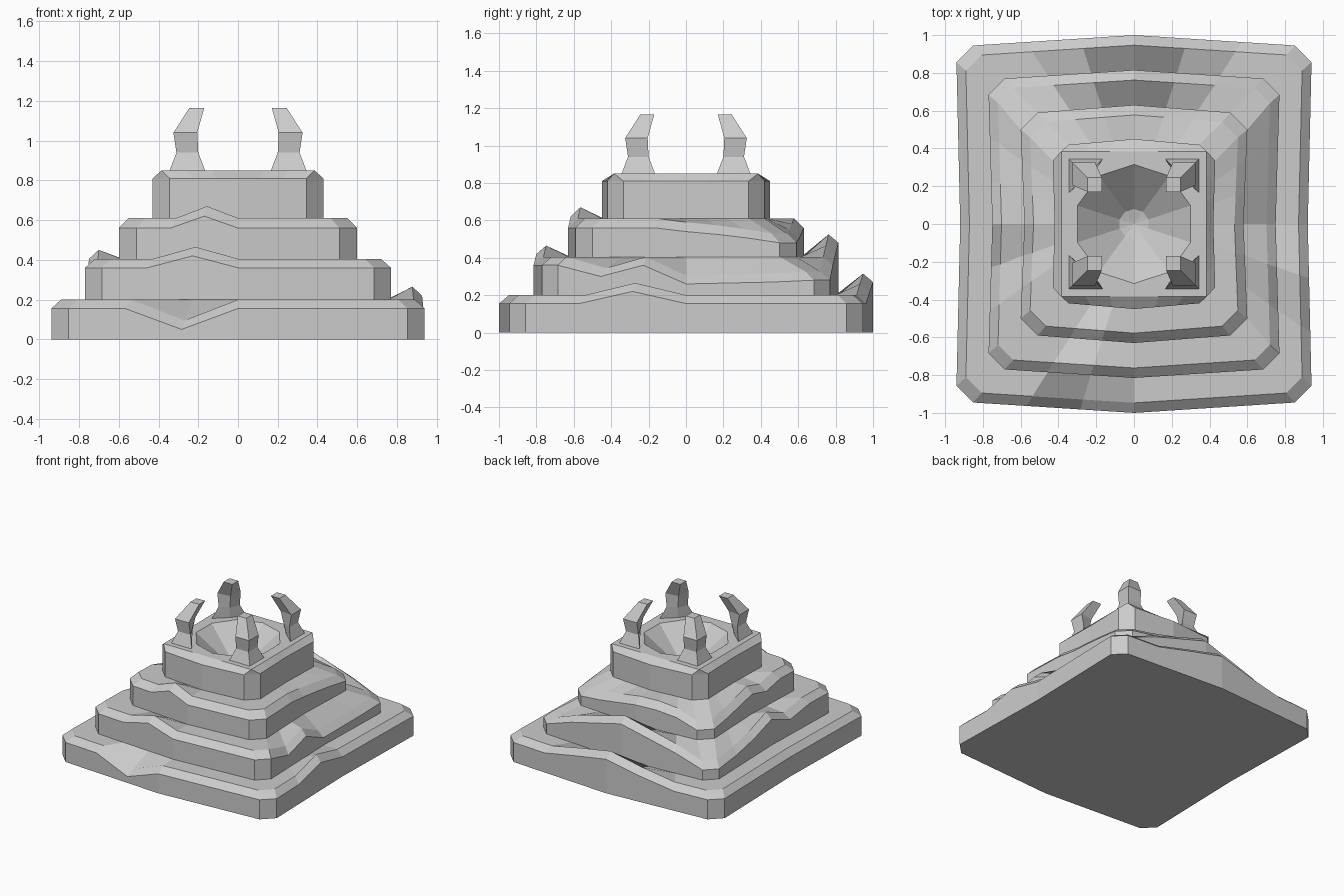
import bpy, bmesh
from math import sin, cos, pi

if "Cube" in bpy.data.objects:
    bpy.data.objects.remove(bpy.data.objects["Cube"])

THIRDS = [i / 3 for i in range(-3, 4)]


def outline(hx, hy, mx, my, c):
    """28 points, counter-clockwise from front left: 7 per side, chamfered corners."""
    pts = []
    for side in range(4):
        for t in THIRDS:
            a = 1 - abs(t)
            u = t if side < 2 else -t
            if side % 2 == 0:
                y = hy + (my - hy) * a
                pts.append((u * (hx - c), -y if side == 0 else y))
            else:
                x = hx + (mx - hx) * a
                pts.append((x if side == 1 else -x, u * (hy - c)))
    return pts


def add_ring(bm, coords):
    return [bm.verts.new(p) for p in coords]


def skin(bm, a, b):
    n = len(a)
    for i in range(n):
        j = (i + 1) % n
        bm.faces.new((a[i], a[j], b[j], b[i]))


def finish(bm, name):
    bmesh.ops.recalc_face_normals(bm, faces=bm.faces)
    me = bpy.data.meshes.new(name)
    bm.to_mesh(me)
    bm.free()
    ob = bpy.data.objects.new(name, me)
    bpy.context.collection.objects.link(ob)
    return ob


# Tiers: outline, base z, wall top z, tread z, height changes of weathered rim points
tiers = [
    ((.94, .945, .92, 1.0, .088), 0, .155, .20,
     {2: -.105, 9: .065, 16: .06, 17: .115, 18: .05}),
    ((.77, .77, .75, .815, .085), .20, .36, .405,
     {2: .06, 8: -.06, 10: -.10, 11: -.095, 12: -.09, 13: -.08, 14: -.08,
      16: .06, 17: .12, 18: .06, 20: -.08, 21: -.08, 22: -.06, 23: -.02,
      24: .045, 25: -.04}),
    ((.60, .59, .58, .63, .09), .405, .56, .61,
     {2: .06, 10: -.02, 11: -.035, 12: -.055, 13: -.08, 14: -.08, 15: -.06,
      16: -.03, 19: -.02, 20: -.08, 21: -.08, 22: -.06, 23: -.03, 25: -.04}),
    ((.43, .42, .42, .45, .085), .61, .81, .85, {}),
]

# Stepped base
bm = bmesh.new()
prev = None
for k, (dims, z0, z1, z2, dz) in enumerate(tiers):
    pts = outline(*dims)
    if k < 3:
        s = 1 - .05 / dims[0]
        top = [(x * s, y * s) for x, y in pts]
    else:
        top = outline(.385, .385, .385, .385, 0)
    low = add_ring(bm, [(x, y, z0) for x, y in pts])
    wall = add_ring(bm, [(x, y, z1 + dz.get(i, 0)) for i, (x, y) in enumerate(pts)])
    rim = add_ring(bm, [(x, y, z2 + dz.get(i, 0)) for i, (x, y) in enumerate(top)])
    if prev:
        skin(bm, prev, low)
    else:
        bm.faces.new(low[::-1])
    skin(bm, low, wall)
    skin(bm, wall, rim)
    prev = rim

# Bowl sunk in the top: ten sides
bowl = [add_ring(bm, [(r * cos(pi / 2 + i * pi / 5), r * sin(pi / 2 + i * pi / 5), z)
                      for i in range(10)]) for r, z in ((.315, .85), (.08, .65))]
skin(bm, bowl[0], bowl[1])
centre = bm.verts.new((0, 0, .63))
for i in range(10):
    bm.faces.new((bowl[1][i], bowl[1][(i + 1) % 10], centre))
bmesh.ops.remove_doubles(bm, verts=bm.verts, dist=1e-4)
edges = [e for e in bm.edges if len(e.link_faces) == 1]
bmesh.ops.triangle_fill(bm, use_beauty=True, use_dissolve=False, edges=edges)
finish(bm, "stepped_base")

# Four claws: sections as (outer corner, side, inner corner, z)
sections = [(.345, .165, .25, .848), (.31, .20, .235, .94),
            (.325, .205, .22, 1.04), (.245, .17, .17, 1.165)]
for sx, sy, name in ((-1, -1, "front_left"), (1, -1, "front_right"),
                     (1, 1, "back_right"), (-1, 1, "back_left")):
    bm = bmesh.new()
    rings = [add_ring(bm, [(sx * x, sy * y, z) for x, y in
                           ((o, o), (s, o), (n, n), (o, s))])
             for o, s, n, z in sections]
    for a, b in zip(rings, rings[1:]):
        skin(bm, a, b)
    bm.faces.new(rings[0])
    bm.faces.new(rings[-1])
    finish(bm, "claw_" + name)
